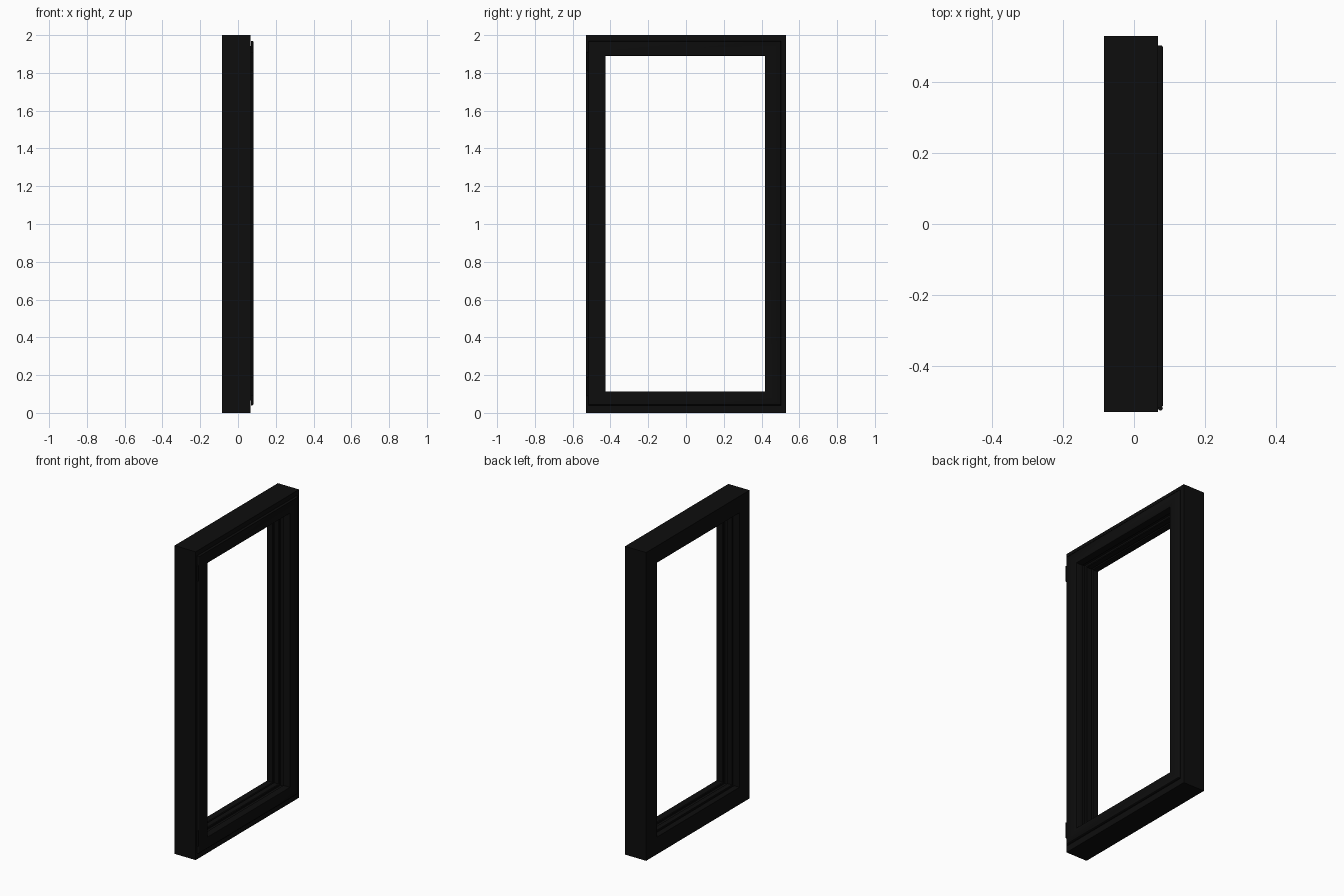
import bpy, bmesh
from math import radians

if "Cube" in bpy.data.objects:
    bpy.data.objects.remove(bpy.data.objects["Cube"])

black = bpy.data.materials.new("black_finish")
black.diffuse_color = (0.004, 0.004, 0.004, 1)
black.use_nodes = True
black.node_tree.nodes["Principled BSDF"].inputs["Base Color"].default_value = black.diffuse_color


def finish(obj):
    obj.data.materials.append(black)
    bpy.ops.object.select_all(action='DESELECT')
    obj.select_set(True)
    bpy.context.view_layer.objects.active = obj
    bpy.ops.object.shade_smooth_by_angle(angle=radians(35))


def mitred_frame(name, outer, inner, profile):
    """Sweep a closed profile of (t, x) round a rectangle; t = 0 is outer, 1 inner.
    Rectangles are (y0, y1, z0, z1)."""
    bm = bmesh.new()
    rings = []
    for iy, iz in ((0, 2), (1, 2), (1, 3), (0, 3)):
        rings.append([bm.verts.new((x,
                                    outer[iy] + (inner[iy] - outer[iy]) * t,
                                    outer[iz] + (inner[iz] - outer[iz]) * t))
                      for t, x in profile])
    n = len(profile)
    for c in range(4):
        a, b = rings[c], rings[(c + 1) % 4]
        for i in range(n):
            j = (i + 1) % n
            bm.faces.new((a[i], a[j], b[j], b[i]))
    bmesh.ops.recalc_face_normals(bm, faces=bm.faces)
    me = bpy.data.meshes.new(name)
    bm.to_mesh(me)
    bm.free()
    obj = bpy.data.objects.new(name, me)
    bpy.context.collection.objects.link(obj)
    finish(obj)
    return obj


opening = (-0.425, 0.417, 0.114, 1.89)

# Fixed outer frame: deep rebate on the +x side, stop on the -x side
mitred_frame("outer_frame", (-0.53, 0.53, 0, 2), opening, [
    (0, -0.085), (0, 0.067), (0.42, 0.067), (0.42, 0.02), (0.62, 0.02),
    (0.62, -0.035), (0.92, -0.035), (0.92, -0.042), (0.98, -0.046), (0.98, -0.085)])

# Opening sash: overlapping rounded lip, stepped body and glazing groove
mitred_frame("sash", (-0.517, 0.503, 0.04, 1.97), opening, [
    (0, 0.068), (0, 0.076), (0.015, 0.079), (0.05, 0.081), (0.93, 0.081),
    (0.98, 0.079), (1, 0.075), (1, 0.034), (0.95, 0.030), (0.82, 0.030),
    (0.82, 0.004), (0.95, 0.004), (1, 0.0), (1, -0.033), (0.60, -0.033),
    (0.60, 0.022), (0.36, 0.022), (0.36, 0.068)])

# Hinge knuckles on the -y side
for label, z in (("lower", 0.14), ("upper", 1.86)):
    bpy.ops.mesh.primitive_cylinder_add(vertices=16, radius=0.0065, depth=0.1,
                                        location=(0.0745, -0.519, z))
    hinge = bpy.context.object
    hinge.name = label + "_hinge"
    finish(hinge)
